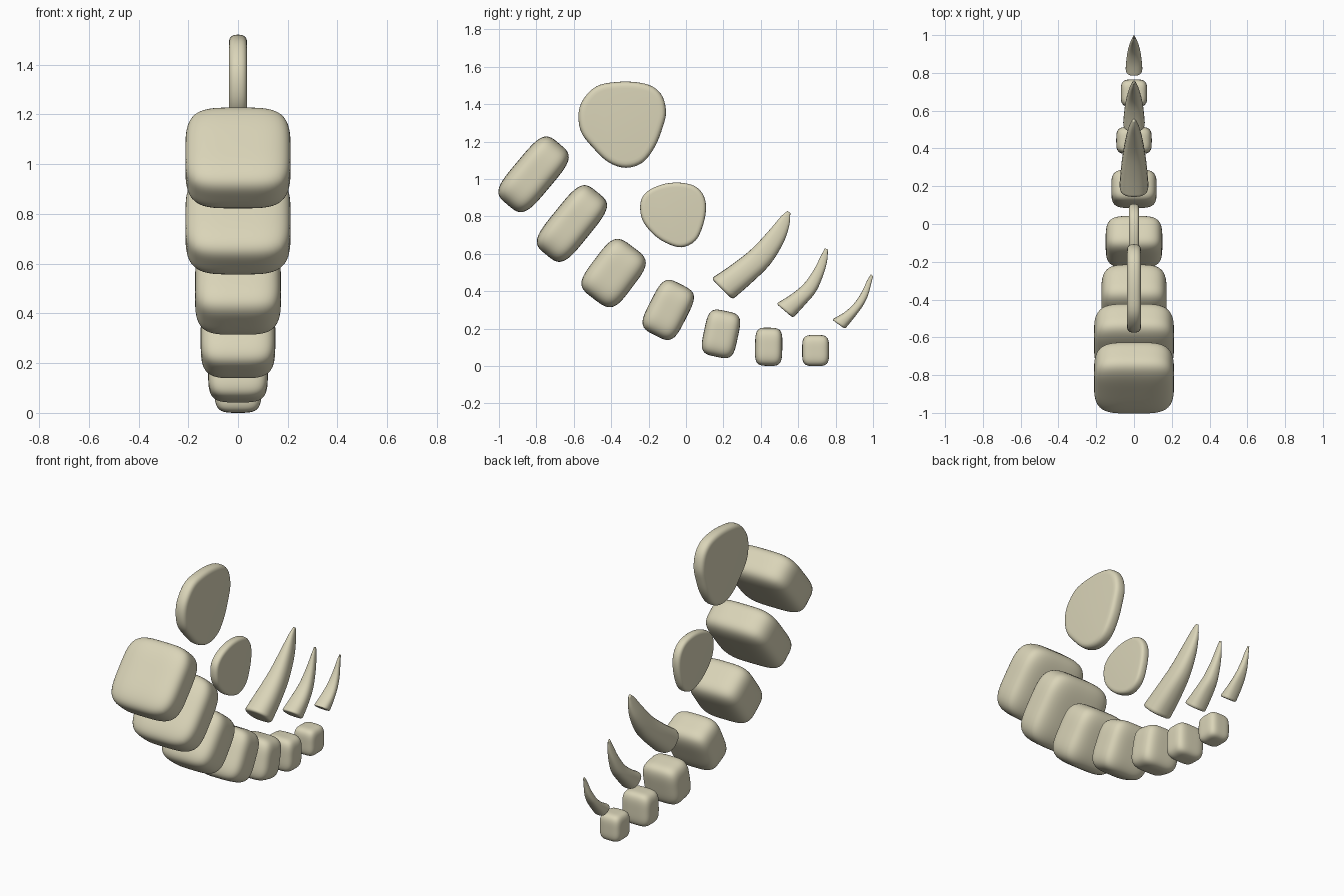
import bpy, bmesh, math
from mathutils import Vector, Matrix

if "Cube" in bpy.data.objects:
    bpy.data.objects.remove(bpy.data.objects["Cube"])

bone = bpy.data.materials.new("bone_tan")
bone.diffuse_color = (0.70, 0.66, 0.48, 1)
bone.use_nodes = True
bone.node_tree.nodes["Principled BSDF"].inputs["Base Color"].default_value = bone.diffuse_color


def finish(bm, name):
    bmesh.ops.recalc_face_normals(bm, faces=bm.faces)
    mesh = bpy.data.meshes.new(name)
    bm.to_mesh(mesh)
    bm.free()
    mesh.materials.append(bone)
    for p in mesh.polygons:
        p.use_smooth = True
    obj = bpy.data.objects.new(name, mesh)
    bpy.context.collection.objects.link(obj)
    return obj


def catmull(p0, p1, p2, p3, t):
    return 0.5 * (2 * p1 + (p2 - p0) * t + (2 * p0 - 5 * p1 + 4 * p2 - p3) * t * t
                  + (3 * p1 - p0 - 3 * p2 + p3) * t ** 3)


def loft(bm, rings):
    rows = [[bm.verts.new(co) for co in ring] for ring in rings]
    n = len(rows[0])
    for a, b in zip(rows, rows[1:]):
        for i in range(n):
            j = (i + 1) % n
            bm.faces.new((a[i], a[j], b[j], b[i]))
    bm.faces.new(rows[0])
    bm.faces.new(rows[-1])


# Rounded blocks of the curved body
def segment(name, y, z, half, angle, power=4):
    bm = bmesh.new()
    bmesh.ops.create_cube(bm, size=2)
    bmesh.ops.subdivide_edges(bm, edges=bm.edges, cuts=15, use_grid_fill=True)
    for v in bm.verts:
        v.co /= sum(abs(c) ** power for c in v.co) ** (1 / power)
        v.co = Vector([c * h for c, h in zip(v.co, half)])
    bm.transform(Matrix.Translation((0, y, z)) @ Matrix.Rotation(math.radians(angle), 4, 'X'))
    finish(bm, name)


segments = [  # y, z, half sizes, tilt
    (-0.815, 1.025, (0.212, 0.214, 0.110), 50),
    (-0.610, 0.762, (0.212, 0.216, 0.110), 51),
    (-0.387, 0.497, (0.173, 0.174, 0.125), 53),
    (-0.095, 0.300, (0.150, 0.153, 0.105), 63),
    (0.187, 0.172, (0.120, 0.125, 0.092), 78),
    (0.442, 0.103, (0.094, 0.102, 0.073), 89),
    (0.693, 0.083, (0.070, 0.083, 0.072), 90),
]
for i, s in enumerate(segments):
    segment(f"body_segment_{i + 1}", *s)


# Flat back plates with rounded rims
def plate(name, outline, half):
    pts = [Vector(p) for p in outline]
    n = len(pts)
    smooth = [catmull(pts[i - 1], pts[i], pts[(i + 1) % n], pts[(i + 2) % n], k / 4)
              for i in range(n) for k in range(4)]
    mid = sum(smooth, Vector((0, 0))) / len(smooth)
    rings = []
    for k in range(13):
        a = math.pi * (k / 12 - 0.5)
        inset = half * (1 - math.cos(a) ** 0.75) if k not in (0, 12) else half
        x = half * math.copysign(abs(math.sin(a)) ** 0.75, a)
        ring = []
        for p in smooth:
            q = p - (p - mid).normalized() * inset
            ring.append((x, q.x, q.y))
        rings.append(ring)
    bm = bmesh.new()
    loft(bm, rings)
    finish(bm, name)


plate("large_plate", [
    (-0.55, 1.425), (-0.575, 1.345), (-0.56, 1.25), (-0.50, 1.17), (-0.415, 1.09),
    (-0.32, 1.06), (-0.23, 1.09), (-0.165, 1.175), (-0.125, 1.275), (-0.107, 1.355),
    (-0.125, 1.44), (-0.18, 1.495), (-0.27, 1.518), (-0.38, 1.518), (-0.48, 1.495)], 0.037)
plate("small_plate", [
    (-0.245, 0.84), (-0.23, 0.775), (-0.18, 0.71), (-0.11, 0.66), (-0.025, 0.635),
    (0.05, 0.67), (0.09, 0.75), (0.107, 0.84), (0.095, 0.91), (0.05, 0.96),
    (-0.025, 0.98), (-0.11, 0.975), (-0.19, 0.945), (-0.235, 0.90)], 0.027)


# Curved tail spikes, lofted between an upper and a lower edge
def spike(name, edges, width):
    taper = (1, 0.88, 0.68, 0.45, 0.22, 0.07)
    rows = [Vector((*e[:3], e[3])) for e in edges]
    data = [(Vector(((r[0] + r[2]) / 2, (r[1] + r[3]) / 2)),
             Vector(((r[0] - r[2]) / 2, (r[1] - r[3]) / 2)), w * width)
            for r, w in zip(rows, taper)]
    last = len(data) - 1
    # Extra stations near the base round its rim
    stations = [(0, 0.72), (0.03, 0.88), (0.10, 0.97), (0.2, 1.0)]
    stations += [(k / 4, 1.0) for k in range(1, 4 * last + 1)]
    rings = []
    for s, scale in stations:
        i = min(int(s), last - 1)
        four = [data[max(0, min(last, i + d))] for d in (-1, 0, 1, 2)]
        c, h, w = [catmull(*[f[m] for f in four], s - i) for m in range(3)]
        ring = []
        for k in range(24):
            a = math.tau * k / 24
            ca, sa = math.cos(a), math.sin(a)
            u = math.copysign(abs(ca) ** 0.8, ca) * scale
            v = math.copysign(abs(sa) ** 0.8, sa) * scale
            ring.append((w * u, c.x + h.x * v, c.y + h.y * v))
        rings.append(ring)
    bm = bmesh.new()
    loft(bm, rings)
    finish(bm, name)


spike("large_spike", [
    (0.135, 0.468, 0.248, 0.355), (0.246, 0.543, 0.353, 0.447), (0.353, 0.628, 0.449, 0.543),
    (0.444, 0.725, 0.519, 0.655), (0.508, 0.80, 0.551, 0.746), (0.543, 0.829, 0.558, 0.818)], 0.078)
spike("middle_spike", [
    (0.482, 0.334, 0.572, 0.257), (0.561, 0.382, 0.642, 0.334), (0.631, 0.441, 0.695, 0.398),
    (0.684, 0.516, 0.733, 0.484), (0.722, 0.591, 0.754, 0.559), (0.743, 0.630, 0.759, 0.623)], 0.058)
spike("small_spike", [
    (0.780, 0.249, 0.850, 0.198), (0.845, 0.286, 0.904, 0.265), (0.898, 0.334, 0.947, 0.324),
    (0.941, 0.398, 0.973, 0.377), (0.968, 0.457, 0.989, 0.436), (0.989, 0.490, 1.0, 0.481)], 0.045)
